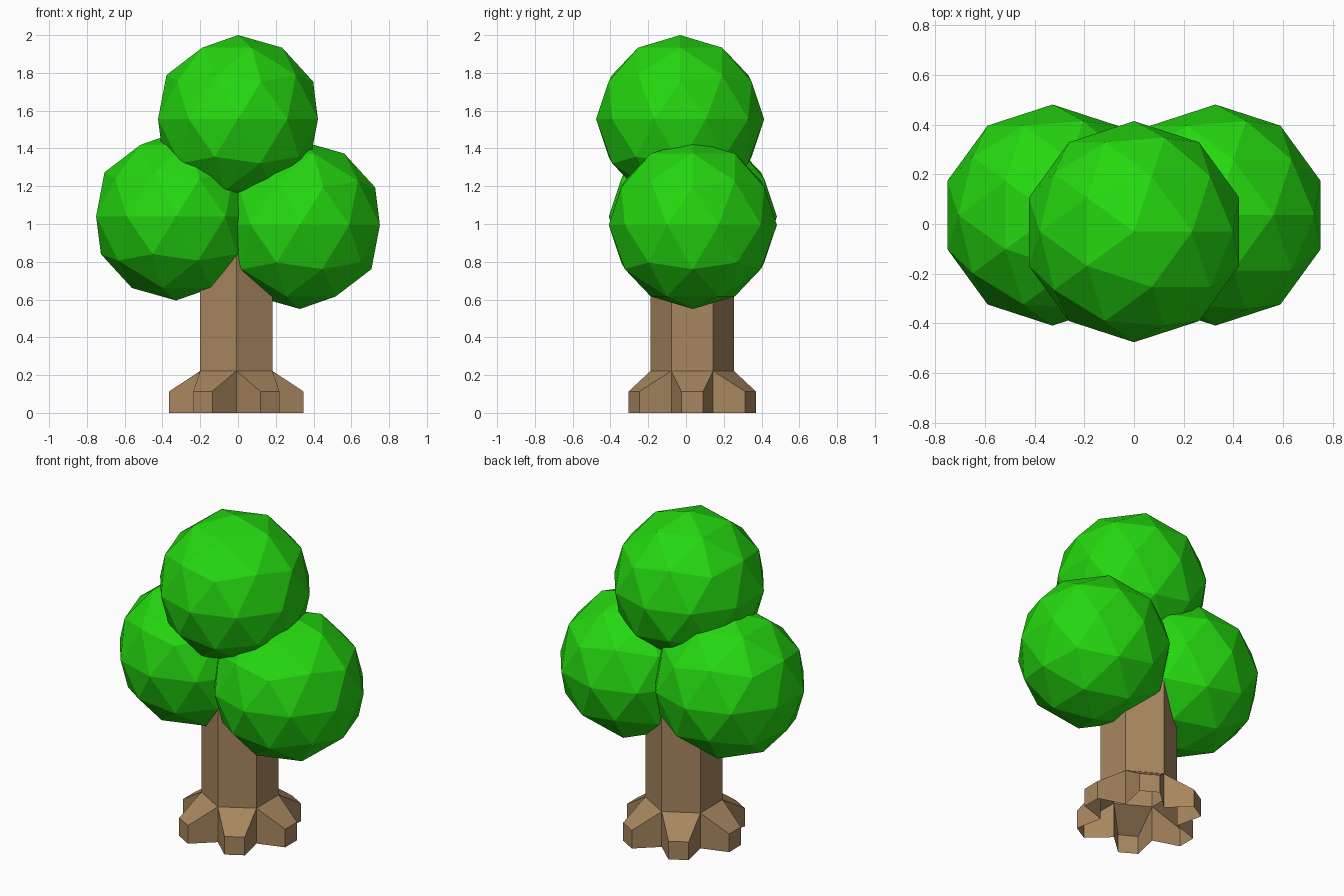
import bpy, bmesh, math

if "Cube" in bpy.data.objects:
    bpy.data.objects.remove(bpy.data.objects["Cube"])


def material(name, rgb):
    m = bpy.data.materials.new(name)
    m.diffuse_color = (*rgb, 1)
    m.use_nodes = True
    m.node_tree.nodes["Principled BSDF"].inputs["Base Color"].default_value = m.diffuse_color
    return m


def finish(bm, name, mat, location):
    bmesh.ops.recalc_face_normals(bm, faces=bm.faces)
    mesh = bpy.data.meshes.new(name)
    bm.to_mesh(mesh)
    bm.free()
    mesh.materials.append(mat)
    obj = bpy.data.objects.new(name, mesh)
    obj.location = location
    bpy.context.collection.objects.link(obj)


leaf_green = material("leaf green", (0.018, 0.68, 0.005))
bark_brown = material("bark brown", (0.39, 0.24, 0.115))

# Leaf balls: low-poly icospheres
for name, loc in (("leaves_top", (0, -0.031, 1.555)),
                  ("leaves_left", (-0.328, 0.036, 1.04)),
                  ("leaves_right", (0.328, 0.036, 0.995))):
    bm = bmesh.new()
    bmesh.ops.create_icosphere(bm, subdivisions=2, radius=0.445)
    finish(bm, name, leaf_green, loc)

# Trunk: hexagonal tube whose lower walls flare into six roots, open below
SIDES, RADIUS, TOP, FLARE = 6, 0.221, 1.05, 0.222
ROOT_REACH, ROOT_HALF, ROOT_TOP = 0.355, 0.058, 0.114
bm = bmesh.new()


def ring(z):
    return [bm.verts.new((RADIUS * math.cos(a), RADIUS * math.sin(a), z))
            for a in (math.radians(60 * k - 30) for k in range(SIDES))]


low, mid, high = ring(0), ring(FLARE), ring(TOP)
bm.faces.new(high)
for k in range(SIDES):
    n = (k + 1) % SIDES
    bm.faces.new((mid[k], mid[n], high[n], high[k]))
    # Root on this side: outer end, sloping top and two flanks
    c, s = math.cos(math.radians(60 * k)), math.sin(math.radians(60 * k))

    def root_vert(side, z):
        w = side * ROOT_HALF
        return bm.verts.new((ROOT_REACH * c - w * s, ROOT_REACH * s + w * c, z))

    a0, a1 = root_vert(-1, 0), root_vert(-1, ROOT_TOP)
    b0, b1 = root_vert(1, 0), root_vert(1, ROOT_TOP)
    bm.faces.new((a0, b0, b1, a1))
    bm.faces.new((a1, b1, mid[n], mid[k]))
    bm.faces.new((low[k], a0, a1, mid[k]))
    bm.faces.new((b0, low[n], mid[n], b1))
finish(bm, "trunk_with_roots", bark_brown, (-0.009, 0.033, 0))
